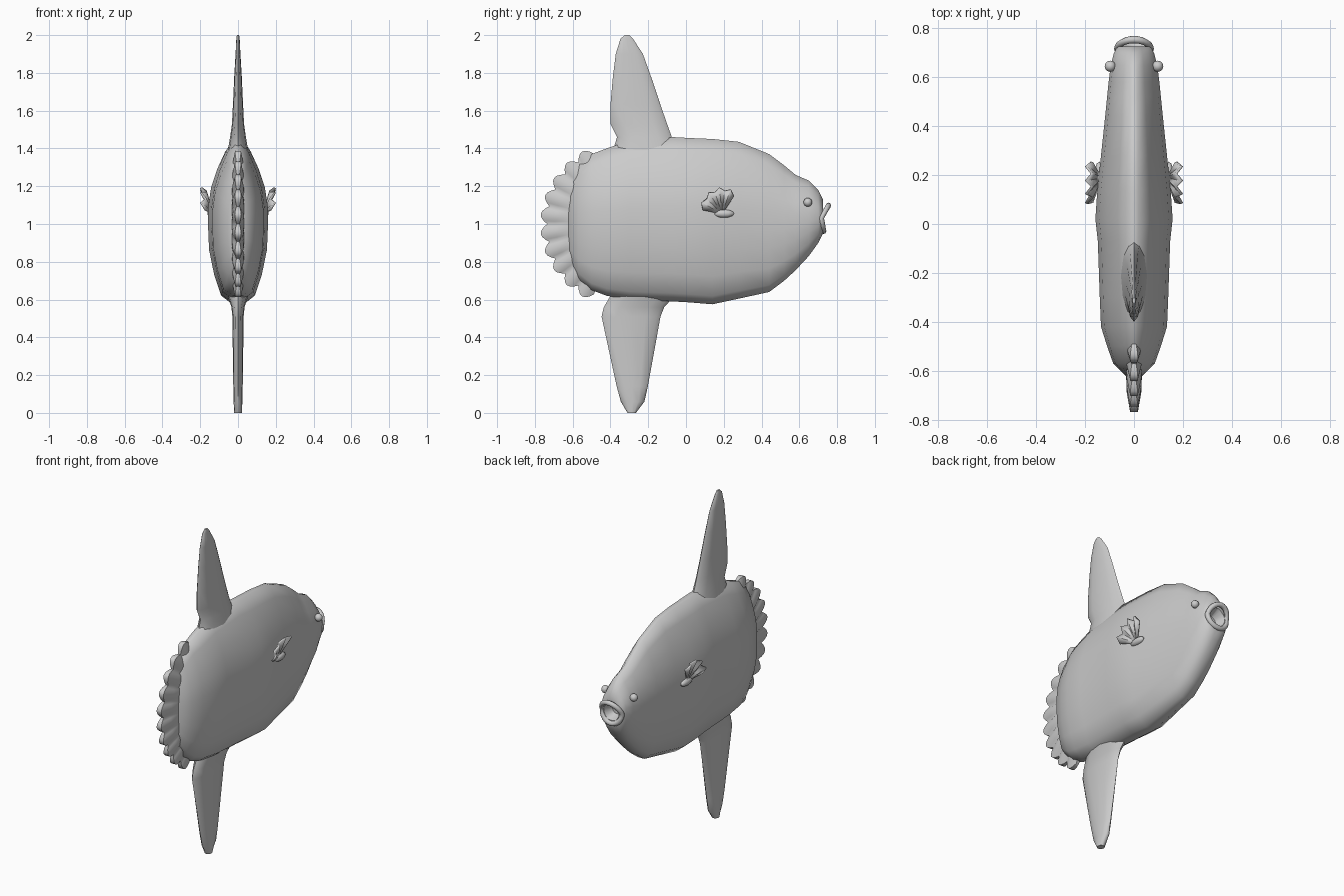
import bpy, bmesh, math
from math import sin, cos, pi, radians

cube = bpy.data.objects.get("Cube")
if cube:
    bpy.data.objects.remove(cube, do_unlink=True)

skin = bpy.data.materials.new("grey_skin")
skin.use_nodes = True
GREY = (0.6, 0.6, 0.6, 1)
skin.diffuse_color = GREY
skin.node_tree.nodes["Principled BSDF"].inputs["Base Color"].default_value = GREY


def finish(bm, name, angle=50):
    """Turn a bmesh into a smooth shaded, coloured object."""
    bmesh.ops.recalc_face_normals(bm, faces=bm.faces)
    me = bpy.data.meshes.new(name)
    bm.to_mesh(me)
    bm.free()
    me.materials.append(skin)
    ob = bpy.data.objects.new(name, me)
    bpy.context.collection.objects.link(ob)
    bpy.ops.object.select_all(action='DESELECT')
    ob.select_set(True)
    bpy.context.view_layer.objects.active = ob
    bpy.ops.object.shade_smooth_by_angle(angle=radians(angle))
    return ob


def loft(name, rings, closed=False, angle=50):
    """Skin a list of point rings; cap the ends unless the loft is closed."""
    bm = bmesh.new()
    rows = [[bm.verts.new(p) for p in ring] for ring in rings]
    pairs = list(zip(rows, rows[1:]))
    if closed:
        pairs.append((rows[-1], rows[0]))
    else:
        bm.faces.new(rows[0])
        bm.faces.new(rows[-1])
    for a, b in pairs:
        n = len(a)
        for i in range(n):
            j = (i + 1) % n
            bm.faces.new((a[i], a[j], b[j], b[i]))
    return finish(bm, name, angle)


# Body: cross-section as (fraction down from the top, fraction of half width)
SECTION = [(0, 0.12), (0.08, 0.42), (0.19, 0.7), (0.3, 0.9), (0.42, 1),
           (0.55, 1), (0.68, 0.97), (0.83, 0.8), (0.95, 0.58), (1, 0.2)]
# Stations from tail to snout as (y, top, bottom, half width)
STATIONS = [(-0.63, 1.16, 0.84, 0.025), (-0.57, 1.31, 0.71, 0.085),
            (-0.50, 1.37, 0.65, 0.11), (-0.42, 1.40, 0.62, 0.135),
            (-0.30, 1.44, 0.60, 0.14), (-0.07, 1.46, 0.59, 0.148),
            (0.02, 1.455, 0.585, 0.158), (0.14, 1.45, 0.575, 0.15),
            (0.28, 1.435, 0.605, 0.135), (0.44, 1.37, 0.64, 0.118),
            (0.52, 1.31, 0.70, 0.11), (0.58, 1.26, 0.755, 0.104),
            (0.65, 1.23, 0.83, 0.095), (0.70, 1.18, 0.90, 0.082),
            (0.725, 1.13, 0.95, 0.068), (0.725, 1.09, 0.98, 0.05),
            (0.67, 1.06, 1.00, 0.03)]


def body_ring(y, top, bottom, w):
    side = [(f * w, y, top + (bottom - top) * u) for u, f in SECTION]
    return side + [(-x, y, z) for x, y, z in reversed(side)]


loft("body", [body_ring(*s) for s in STATIONS], angle=60)


# Dorsal and anal fins: stations as (z, rear y, front y, half thickness)
def fin(name, stations, sides=12):
    rings = []
    for z, back, front, h in stations:
        mid, half = (back + front) / 2, (front - back) / 2
        rings.append([(h * sin(2 * pi * i / sides), mid + half * cos(2 * pi * i / sides), z)
                      for i in range(sides)])
    loft(name, rings)


fin("dorsal_fin", [(1.38, -0.39, -0.03, 0.055), (1.46, -0.365, -0.075, 0.042),
                   (1.53, -0.40, -0.10, 0.032), (1.63, -0.40, -0.135, 0.027),
                   (1.78, -0.387, -0.185, 0.02), (1.90, -0.372, -0.228, 0.013),
                   (1.98, -0.347, -0.28, 0.009), (2.0, -0.325, -0.30, 0.006)])
fin("anal_fin", [(0, -0.31, -0.265, 0.021), (0.06, -0.345, -0.22, 0.023),
                 (0.14, -0.367, -0.202, 0.025), (0.51, -0.447, -0.135, 0.03),
                 (0.56, -0.435, -0.115, 0.035), (0.62, -0.40, -0.06, 0.055),
                 (0.68, -0.39, -0.05, 0.07)])

# Scalloped tail fin: fan of thin slices, thicker along each lobe
LOBES, STEPS = 10, 6
tail = []
for i in range(LOBES * STEPS + 1):
    a = radians(113 + 134 * i / (LOBES * STEPS))
    lobe = abs(sin(pi * i / STEPS))
    outer = 0.405 + 0.037 * lobe
    spans = [(0.20, 0.03), (0.30, 0.032), (0.36, 0.016 + 0.014 * lobe),
             (outer, 0.008 + 0.008 * lobe)]
    loop = [(h, r) for r, h in spans] + [(-h, r) for r, h in reversed(spans)]
    tail.append([(h, -0.33 + r * cos(a), 1.0 + r * sin(a)) for h, r in loop])
loft("tail_fin", tail)

# Lips: a tube round the mouth, with its corners swept back
lips = []
for i in range(24):
    t = 2 * pi * i / 24
    c, s = cos(t), sin(t)
    y = 0.716 + (0.038 if s > 0 else 0.012) * abs(s)
    lips.append([(c * (0.067 + 0.015 * cos(k * pi / 4)), y + 0.015 * sin(k * pi / 4),
                  1.03 + s * (0.068 + 0.015 * cos(k * pi / 4))) for k in range(8)])
loft("lips", lips, closed=True)

for side, sx in (("left", 1), ("right", -1)):
    # Eye
    bm = bmesh.new()
    bmesh.ops.create_uvsphere(bm, u_segments=12, v_segments=8, radius=0.023)
    bmesh.ops.translate(bm, verts=bm.verts, vec=(sx * 0.097, 0.645, 1.115))
    finish(bm, side + "_eye")

    # Pectoral fin: pleated fan leaning away from the body
    bm = bmesh.new()
    rows = []
    for i in range(9):
        a = radians(52 + 118 * i / 8)
        ridge = i % 2
        row = []
        for r in (0.02, 0.08, 0.122 + 0.016 * ridge):
            dy, dz = r * cos(a), r * sin(a)
            x = 0.135 + 0.3 * r + (0.14 * r if ridge else 0)
            row.append(bm.verts.new((sx * x, 0.19 + dy * 0.85, 1.055 + dz)))
        rows.append(row)
    for a, b in zip(rows, rows[1:]):
        for k in range(2):
            bm.faces.new((a[k], a[k + 1], b[k + 1], b[k]))
    ob = finish(bm, side + "_pectoral_fin", 20)
    mod = ob.modifiers.new("thickness", 'SOLIDIFY')
    mod.thickness, mod.offset = 0.012, 0

    # Fleshy root of the pectoral fin
    bm = bmesh.new()
    bmesh.ops.create_uvsphere(bm, u_segments=12, v_segments=6, radius=1)
    bmesh.ops.scale(bm, verts=bm.verts, vec=(0.02, 0.055, 0.022))
    bmesh.ops.translate(bm, verts=bm.verts, vec=(sx * 0.142, 0.2, 1.055))
    finish(bm, side + "_fin_root")
